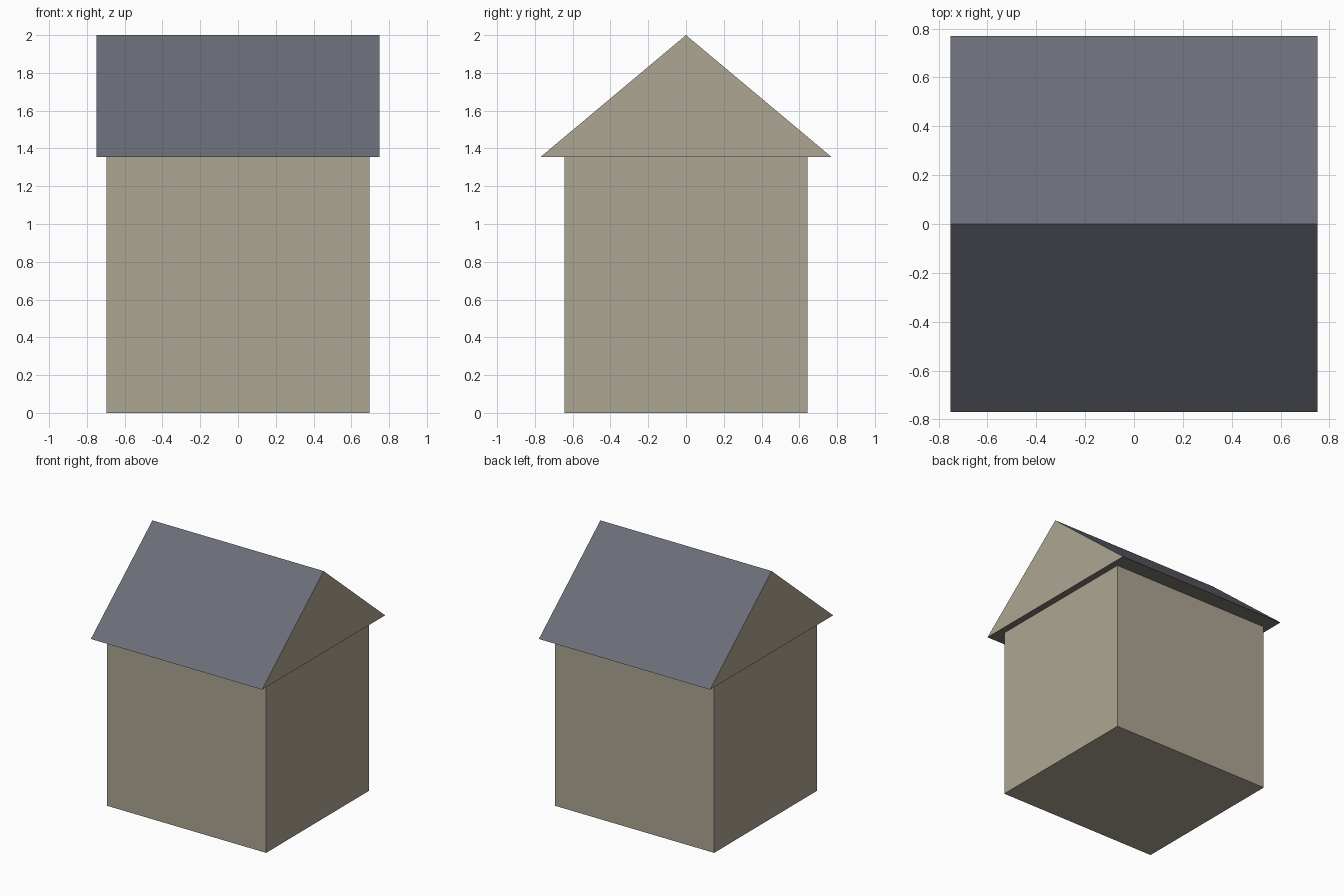
import bpy
import bmesh

cube = bpy.data.objects.get("Cube")
if cube:
    bpy.data.objects.remove(cube, do_unlink=True)


def material(name, rgb):
    mat = bpy.data.materials.new(name)
    mat.use_nodes = True
    colour = (*rgb, 1.0)
    mat.diffuse_color = colour
    mat.node_tree.nodes["Principled BSDF"].inputs["Base Color"].default_value = colour
    return mat


plaster = material("beige plaster", (0.42, 0.38, 0.29))
slate = material("slate grey", (0.145, 0.155, 0.185))
soffit = material("dark soffit", (0.20, 0.185, 0.165))


def extrude_along_x(name, profile, half_length, materials):
    """Solid with a (y, z) profile, running from -half_length to half_length."""
    bm = bmesh.new()
    end = bm.faces.new([bm.verts.new((-half_length, y, z)) for y, z in profile])
    sweep = bmesh.ops.extrude_face_region(bm, geom=[end], use_keep_orig=True)
    moved = [v for v in sweep["geom"] if isinstance(v, bmesh.types.BMVert)]
    bmesh.ops.translate(bm, verts=moved, vec=(2 * half_length, 0, 0))
    bmesh.ops.recalc_face_normals(bm, faces=bm.faces)
    mesh = bpy.data.meshes.new(name)
    bm.to_mesh(mesh)
    bm.free()
    obj = bpy.data.objects.new(name, mesh)
    bpy.context.collection.objects.link(obj)
    for mat in materials:
        mesh.materials.append(mat)
    return obj


EAVES = 1.355
WALL_Y = 0.643
ROOF_Y = 0.77

# Walls: a plain box up to the eaves
extrude_along_x("walls", [(-WALL_Y, 0), (WALL_Y, 0), (WALL_Y, EAVES), (-WALL_Y, EAVES)],
                0.697, [plaster])

# Gabled roof: plaster gable ends, slate slopes, dark underside
roof = extrude_along_x("gable_roof", [(-ROOF_Y, EAVES), (ROOF_Y, EAVES), (0, 2)],
                       0.75, [plaster, slate, soffit])
for face in roof.data.polygons:
    if face.normal.z > 0.1:
        face.material_index = 1
    elif face.normal.z < -0.1:
        face.material_index = 2
